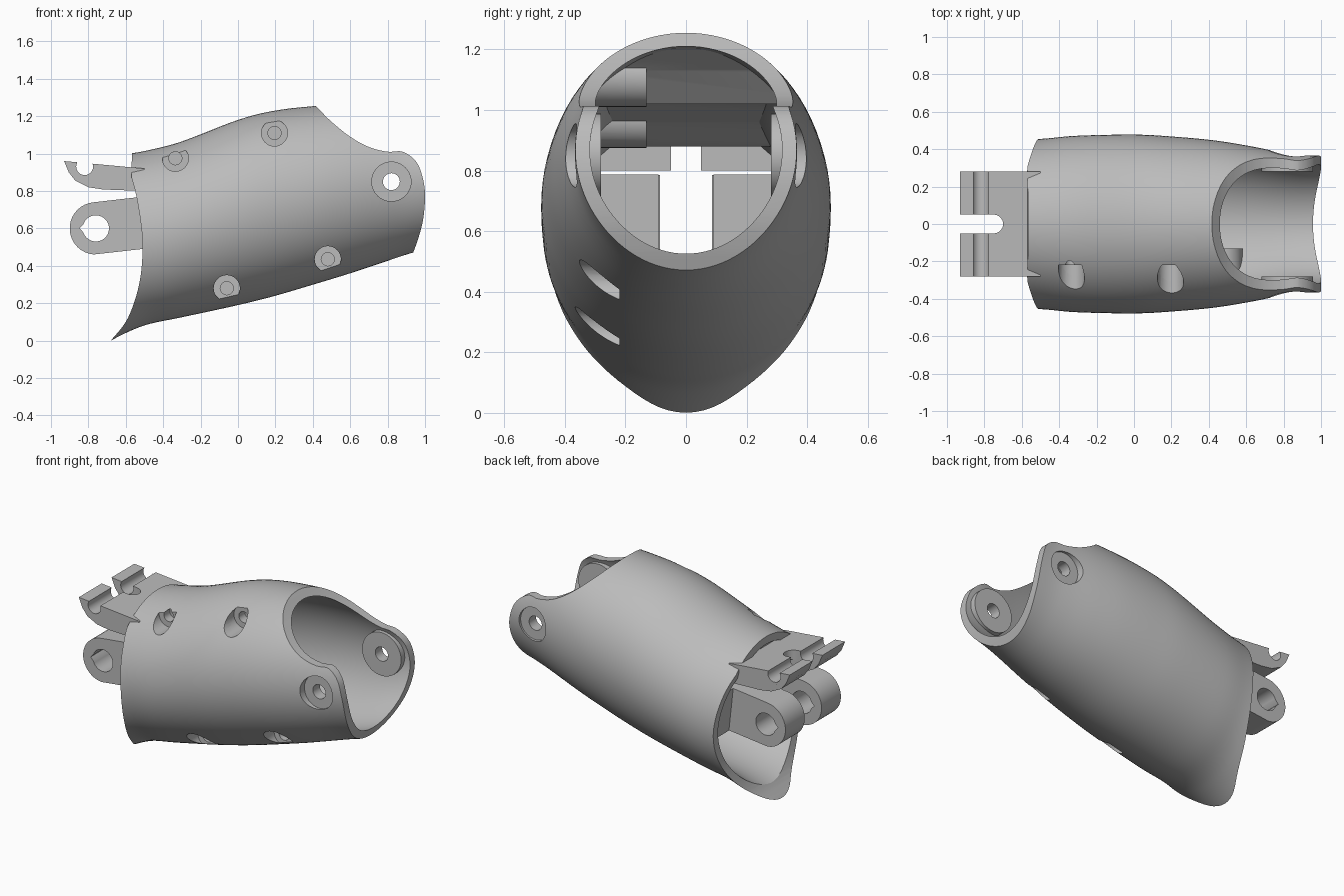
import bpy, bmesh, math
from mathutils import Vector

cube = bpy.data.objects.get("Cube")
if cube:
    bpy.data.objects.remove(cube)

grey = bpy.data.materials.new("plain grey")
grey.use_nodes = True
grey.diffuse_color = (0.5, 0.5, 0.5, 1)
grey.node_tree.nodes["Principled BSDF"].inputs["Base Color"].default_value = (0.5, 0.5, 0.5, 1)


def make(name, bm):
    bmesh.ops.recalc_face_normals(bm, faces=bm.faces)
    me = bpy.data.meshes.new(name)
    bm.to_mesh(me)
    bm.free()
    me.materials.append(grey)
    ob = bpy.data.objects.new(name, me)
    bpy.context.collection.objects.link(ob)
    return ob


def spline(points, steps=5):
    """Smooth curve through points of any dimension."""
    p = [Vector(q) for q in points]
    p = [2 * p[0] - p[1]] + p + [2 * p[-1] - p[-2]]
    out = []
    for a, b, c, d in zip(p, p[1:], p[2:], p[3:]):
        for i in range(steps):
            t = i / steps
            out.append(0.5 * (2 * b + (c - a) * t + (2 * a - 5 * b + 4 * c - d) * t**2
                              + (3 * b - a - 3 * c + d) * t**3))
    return [tuple(v) for v in out] + [tuple(p[-2])]


def loft(name, stations, inset=0.0, sides=96):
    """Elliptical sections: x, bottom, top, half width."""
    bm = bmesh.new()
    rings = []
    for x, low, high, w in stations:
        mid, h = (low + high) / 2, (high - low) / 2 - inset
        rings.append([bm.verts.new((x, (w - inset) * math.cos(k * math.tau / sides),
                                    mid + h * math.sin(k * math.tau / sides)))
                      for k in range(sides)])
    for r, s in zip(rings, rings[1:]):
        for k in range(sides):
            j = (k + 1) % sides
            bm.faces.new((r[k], r[j], s[j], s[k]))
    bm.faces.new(rings[0])
    bm.faces.new(rings[-1])
    return make(name, bm)


def prism(name, outline, y0, y1):
    """Side outline in x, z pushed along y."""
    bm = bmesh.new()
    a = [bm.verts.new((x, y0, z)) for x, z in outline]
    b = [bm.verts.new((x, y1, z)) for x, z in outline]
    bm.faces.new(a)
    bm.faces.new(b)
    for k in range(len(a)):
        j = (k + 1) % len(a)
        bm.faces.new((a[k], a[j], b[j], b[k]))
    return make(name, bm)


def disc(x, z, r, n=40):
    return [(x + r * math.cos(k * math.tau / n), z + r * math.sin(k * math.tau / n)) for k in range(n)]


def rect(x0, x1, z0, z1):
    return [(x0, z0), (x1, z0), (x1, z1), (x0, z1)]


def boolean(ob, tool, kind):
    mod = ob.modifiers.new(kind, "BOOLEAN")
    mod.operation, mod.object, mod.solver = kind, tool, "EXACT"
    dg = bpy.context.evaluated_depsgraph_get()
    me = bpy.data.meshes.new_from_object(ob.evaluated_get(dg))
    ob.modifiers.clear()
    ob.data = me


def carve(ob, outline, y0, y1):
    tool = prism("cutter", outline, y0, y1)
    boolean(ob, tool, "DIFFERENCE")
    bpy.data.objects.remove(tool)


# Sleeve volumes: outer skin, a middle layer for trimming inner parts, and the cavity
stations = spline([(-.72, -.02, .985, .43), (-.58, .05, 1.0, .45), (-.47, .09, 1.02, .457),
                   (-.3, .125, 1.065, .472), (0, .19, 1.18, .478), (.2, .24, 1.23, .468),
                   (.42, .305, 1.255, .448), (.6, .36, 1.265, .42), (.78, .42, 1.26, .385),
                   (.9, .46, 1.25, .368), (1.05, .505, 1.25, .365)])
sleeve = loft("sleeve", stations)
trim = loft("trim_helper", stations, 0.02)
cavity = loft("cavity_helper", [(-.8,) + stations[0][1:]] + stations[1:-1] + [(1.1,) + stations[-1][1:]], 0.048)

# Side silhouette of the sleeve
rear_edge = spline([(-.68, 0), (-.6, .1), (-.55, .22), (-.52, .35), (-.51, .5),
                    (-.52, .63), (-.545, .78), (-.57, .875)])
mouth = spline([(.42, 1.25), (.5, 1.17), (.6, 1.09), (.7, 1.035), (.8, 1.01), (.88, 1.01),
                (.95, .96), (.985, .88), (1.0, .78), (.99, .65), (.965, .55), (.935, .465)])
silhouette = prism("silhouette_helper",
                   rear_edge + [(-.56, 1.3), (.38, 1.3)] + mouth + [(.92, .3), (0, -.1), (-.69, -.02)], -1, 1)
boolean(sleeve, silhouette, "INTERSECT")
boolean(sleeve, cavity, "DIFFERENCE")
parts = [sleeve]


def inner_part(name, outline, y0, y1):
    ob = prism(name, outline, y0, y1)
    boolean(ob, trim, "INTERSECT")
    parts.append(ob)
    return ob


# Thick roof inside the sleeve
roof = inner_part("inner_roof", [(.38, 1.2), (.28, 1.13), (.18, 1.02), (-.05, 1.02), (-.25, .96),
                                 (-.4, .88), (-.54, .88), (-.54, 1.3), (.38, 1.3)], -.5, .5)

# Screw posts and their recesses on the front side only
screws = [(-.335, .975), (.195, 1.11), (-.06, .28), (.48, .435)]
for i, (x, z) in enumerate(screws):
    post = inner_part(f"screw_post_{i + 1}", disc(x, z, .1), -.6, -.13)
    for ob in (sleeve, post, roof):
        carve(ob, disc(x, z, .07), -.7, -.22)
        carve(ob, disc(x, z, .035), -.7, -.16)

# Hinge bosses in the mouth, with a shallow outer recess and a pin hole
for side, word in ((-1, "right"), (1, "left")):
    boss = prism(f"hinge_boss_{word}", disc(.82, .85, .138), side * .28, side * .35)
    parts.append(boss)
    for ob in (sleeve, boss):
        carve(ob, disc(.82, .85, .045), side * .2, side * .6)
    carve(sleeve, disc(.82, .85, .105), side * .35, side * .6)

# Rear tab: rounded wedge with a slot and a cross pin hole
tab = loft("rear_tab", [(-1.05, .17, 1.032, .5), (-.5, .17, 1.008, .46)])
wedge = prism("wedge_helper", [(-1, 1.03), (-1.02, 1.2), (-.52, 1.2), (-.52, .875), (-.845, .875)], -.36, .36)
boolean(tab, wedge, "INTERSECT")
under = prism("rear_tab_underside", [(-.93, .96), (-.905, .9), (-.87, .855), (-.8, .82), (-.72, .808),
                                     (-.5, .8), (-.5, .92)], -.28, .28)
parts += [tab, under]
for ob in (tab, under):
    carve(ob, disc(-.82, .93, .045), -.6, .6)
    carve(ob, rect(-1.2, -.75, .7, 1.2), -.05, .05)
    bm = bmesh.new()
    bmesh.ops.create_cone(bm, cap_ends=True, segments=32, radius1=.05, radius2=.05, depth=2)
    bmesh.ops.translate(bm, verts=bm.verts, vec=(-.75, 0, 1))
    slot_end = make("slot_end_helper", bm)
    boolean(ob, slot_end, "DIFFERENCE")
    bpy.data.objects.remove(slot_end)
    for side in (-1, 1):
        carve(ob, disc(-.82, .93, .075), side * .29, side * .6)
carve(under, rect(-.9, -.4, .7, .88), -.05, .05)

# Rear lugs with teardrop holes and the blocks joining them to the wall
arc = [(-.76 + .14 * math.cos(a), .6 + .14 * math.sin(a))
       for a in (math.radians(95 + 10 * k) for k in range(18))]
for side, word in ((-1, "right"), (1, "left")):
    lug = prism(f"rear_lug_{word}", arc + [(-.51, .49), (-.35, .51), (-.35, .785), (-.55, .765)],
                side * .085, side * .28)
    carve(lug, disc(-.76, .6, .07), -.6, .6)
    carve(lug, [(-.847, .6), (-.8, .55), (-.74, .6), (-.8, .65)], -.6, .6)
    parts.append(lug)
    inner_part(f"lug_root_{word}", [(-.5, .49), (-.34, .51), (-.34, .787), (-.53, .767)],
               side * .09, side * .6)

for helper in (trim, cavity, silhouette, wedge):
    bpy.data.objects.remove(helper)
for ob in parts:
    ob.data.shade_smooth()
    ob.data.set_sharp_from_angle(angle=math.radians(30))
